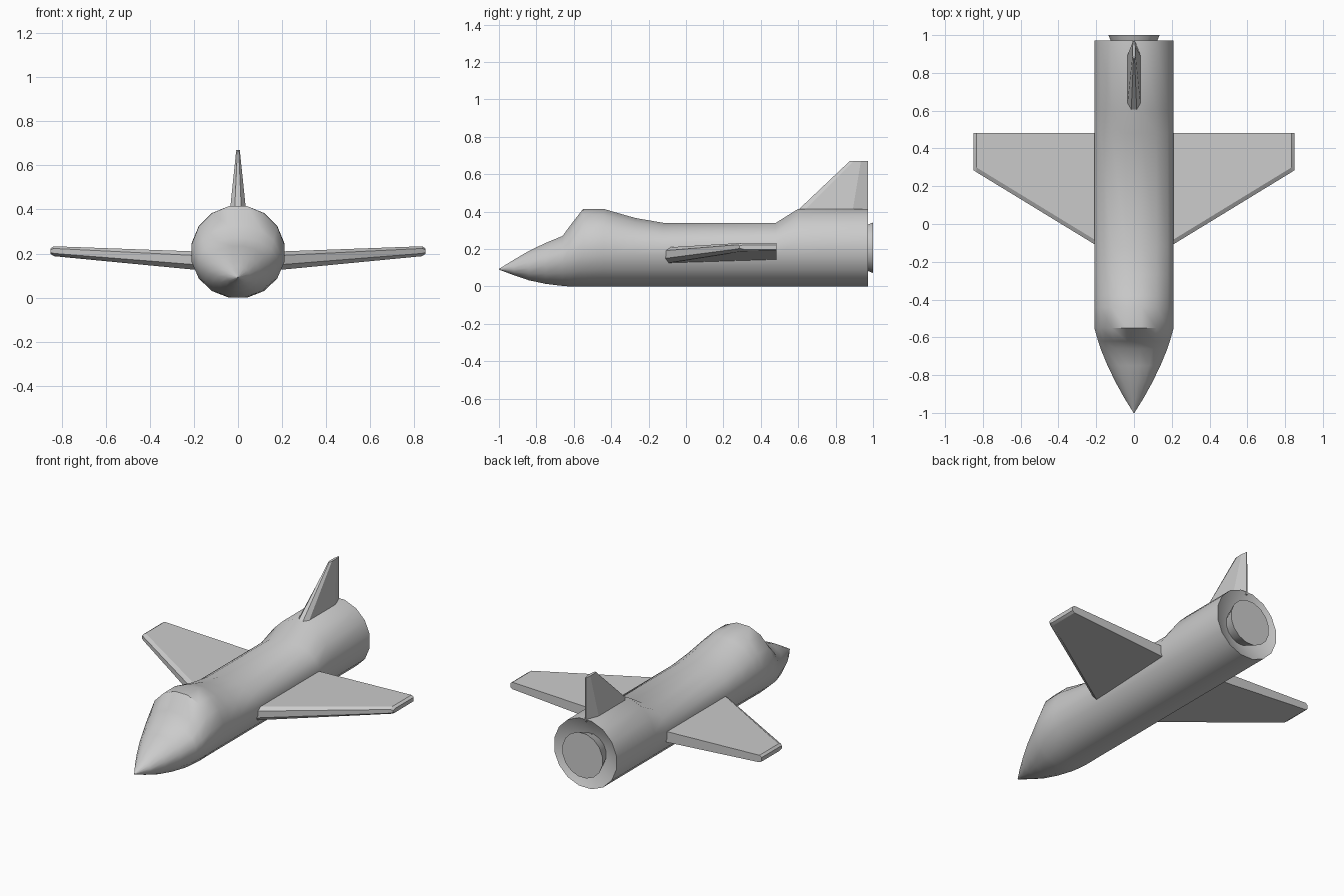
import bpy, bmesh, math
from math import sin, cos, pi

if "Cube" in bpy.data.objects:
    bpy.data.objects.remove(bpy.data.objects["Cube"])


def loft(name, rings, smooth=30):
    """Skin a list of equal-length point rings and cap both ends."""
    bm = bmesh.new()
    loops = [[bm.verts.new(p) for p in ring] for ring in rings]
    n = len(loops[0])
    for a, b in zip(loops, loops[1:]):
        for i in range(n):
            j = (i + 1) % n
            bm.faces.new((a[i], a[j], b[j], b[i]))
    bm.faces.new(loops[0])
    bm.faces.new(loops[-1])
    bmesh.ops.recalc_face_normals(bm, faces=bm.faces)
    mesh = bpy.data.meshes.new(name)
    bm.to_mesh(mesh)
    bm.free()
    ob = bpy.data.objects.new(name, mesh)
    bpy.context.collection.objects.link(ob)
    bpy.ops.object.select_all(action='DESELECT')
    ob.select_set(True)
    bpy.context.view_layer.objects.active = ob
    bpy.ops.object.shade_smooth_by_angle(angle=math.radians(smooth))
    return ob


def section(y, half_width, bottom, mid, top, sides=16):
    """Rounded cross-section with separate upper and lower heights."""
    ring = []
    for i in range(sides):
        a = (i + 0.5) * 2 * pi / sides
        s, c = sin(a) / cos(pi / sides), cos(a) / cos(pi / sides)
        z = mid + s * ((top - mid) if s > 0 else (mid - bottom))
        ring.append((half_width * c, y, z))
    return ring


# Fuselage: pointed nose, canopy bulge, lowered spine, tail and recessed rear
profile = [
    (-1.0, .002, .090, .092, .094), (-.92, .052, .060, .10, .143),
    (-.84, .096, .033, .115, .190), (-.75, .140, .014, .137, .233),
    (-.66, .177, .003, .160, .270), (-.62, .190, 0, .175, .325),
    (-.55, .210, 0, .200, .415), (-.44, .210, 0, .207, .415),
    (-.38, .210, 0, .207, .397), (-.27, .210, 0, .207, .366),
    (-.12, .210, 0, .207, .340), (.48, .210, 0, .207, .340),
    (.60, .210, 0, .207, .415), (.972, .210, 0, .207, .415),
    (.92, .105, .102, .207, .312),
]
loft("fuselage", [section(*p) for p in profile], 42)

# Flared exhaust nozzle
loft("nozzle", [section(y, r, .207 - r, .207, .207 + r)
                for y, r in ((.91, .100), (1.0, .135))])


# Wings: blunt bevelled leading edge, chamfered tip
def wing_section(x, front, back, low, high, back_low):
    t = high - low
    return [(x, front, low + .28 * t), (x, front, high - .22 * t),
            (x, front + .025, high), (x, back, high),
            (x, back, back_low), (x, front + .025, low)]


for side, label in ((1, "right_wing"), (-1, "left_wing")):
    loft(label, [wing_section(side * x, *rest) for x, *rest in (
        (.18, -.125, .483, .125, .209, .143),
        (.835, .275, .483, .188, .233, .190),
        (.85, .285, .483, .198, .223, .199))], 20)


# Tail fin: diamond-nosed base narrowing to a thin tip
def fin_section(z, stations):
    left = [(-w, y, z) for y, w in stations]
    return left + [(w, y, z) for y, w in reversed(stations)]


loft("tail_fin", [
    fin_section(.40, ((.59, .015), (.625, .036), (.89, .036), (.972, .004))),
    fin_section(.67, ((.875, .003), (.895, .008), (.935, .008), (.972, .003)))], 15)
